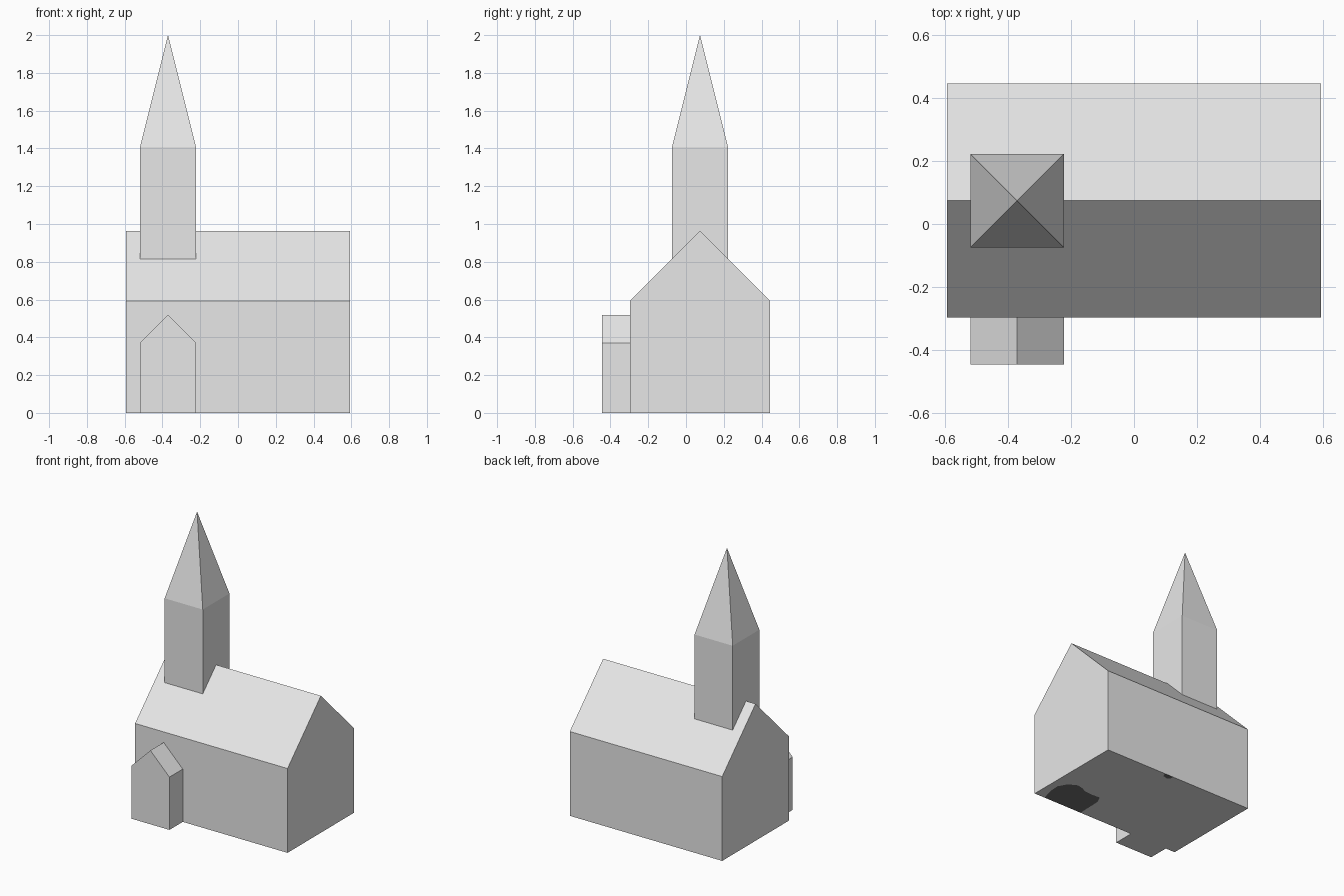
import bpy, bmesh

if "Cube" in bpy.data.objects:
    bpy.data.objects.remove(bpy.data.objects["Cube"])

U = 0.1482  # base module of the building


def material(name, grey):
    mat = bpy.data.materials.new(name)
    mat.diffuse_color = (grey, grey, grey, 1)
    mat.use_nodes = True
    mat.node_tree.nodes["Principled BSDF"].inputs["Base Color"].default_value = mat.diffuse_color
    return mat


stone = material("plain light grey", 0.8)
stain = material("dark charcoal", 0.16)


def finish(name, bm, mats=(stone,), recalc=True):
    if recalc:
        bmesh.ops.recalc_face_normals(bm, faces=bm.faces)
    mesh = bpy.data.meshes.new(name)
    bm.to_mesh(mesh)
    bm.free()
    for mat in mats:
        mesh.materials.append(mat)
    obj = bpy.data.objects.new(name, mesh)
    bpy.context.collection.objects.link(obj)
    return obj


def gabled_block(name, profile, sweep, open_bottom=False):
    """Extrude a gable-shaped outline along a vector."""
    bm = bmesh.new()
    face = bm.faces.new([bm.verts.new(p) for p in profile])
    ext = bmesh.ops.extrude_face_region(bm, geom=[face], use_keep_orig=True)
    verts = [g for g in ext["geom"] if isinstance(g, bmesh.types.BMVert)]
    bmesh.ops.translate(bm, vec=sweep, verts=verts)
    bmesh.ops.recalc_face_normals(bm, faces=bm.faces)
    if open_bottom:
        base = [f for f in bm.faces if all(v.co.z < 0.001 for v in f.verts)]
        bmesh.ops.delete(bm, geom=base, context='FACES_ONLY')
    return finish(name, bm, recalc=False)


def gable(centre, half, eaves, ridge):
    """Outline as (across, height) pairs."""
    return [(centre - half, 0), (centre + half, 0), (centre + half, eaves),
            (centre, ridge), (centre - half, eaves)]


# Nave: ridge runs along x
gabled_block("nave", [(-4 * U, y, z) for y, z in gable(0.5 * U, 2.5 * U, 0.593, 0.963)],
             (8 * U, 0, 0), open_bottom=True)

# Nave underside: one flat sheet with two dark stains let into its long edges
X, FRONT, BACK = 4 * U, -2 * U, 3 * U
large = [(0.205, FRONT), (0.21, -0.12), (0.235, -0.065), (0.30, -0.07), (0.36, -0.065),
         (0.40, -0.045), (0.446, -0.035), (0.505, -0.067), (0.54, -0.13),
         (0.535, -0.20), (0.51, FRONT)]
small = [(0.11, BACK), (0.10, 0.415), (0.06, 0.405), (0.04, 0.42), (0.045, BACK)]
rest = [(-X, FRONT)] + large + [(X, FRONT), (X, BACK)] + small + [(-X, BACK)]
bm = bmesh.new()
for outline, index in ((rest, 0), (large, 1), (small, 1)):
    face = bm.faces.new([bm.verts.new((x, y, 0)) for x, y in outline])
    face.material_index = index
    face.normal_update()
    if face.normal.z > 0:
        face.normal_flip()
finish("nave_underside", bm, (stone, stain), recalc=False)

# Porch: ridge runs along y, gable faces the front
gabled_block("porch", [(x, -3 * U, z) for x, z in gable(-2.5 * U, U, 0.371, 0.519)],
             (0, U, 0))

# Tower: square shaft astride the ridge, topped by a pyramid spire
BASE, TOP, TIP = 0.80, 1.408, 2.0
cx, cy = -2.5 * U, 0.5 * U
bm = bmesh.new()
corners = [(cx - U, cy - U), (cx + U, cy - U), (cx + U, cy + U), (cx - U, cy + U)]
low = [bm.verts.new((x, y, BASE)) for x, y in corners]
high = [bm.verts.new((x, y, TOP)) for x, y in corners]
tip = bm.verts.new((cx, cy, TIP))
bm.faces.new(low[::-1])
for i in range(4):
    j = (i + 1) % 4
    bm.faces.new((low[i], low[j], high[j], high[i]))
    bm.faces.new((high[i], high[j], tip))
finish("tower_and_spire", bm)
